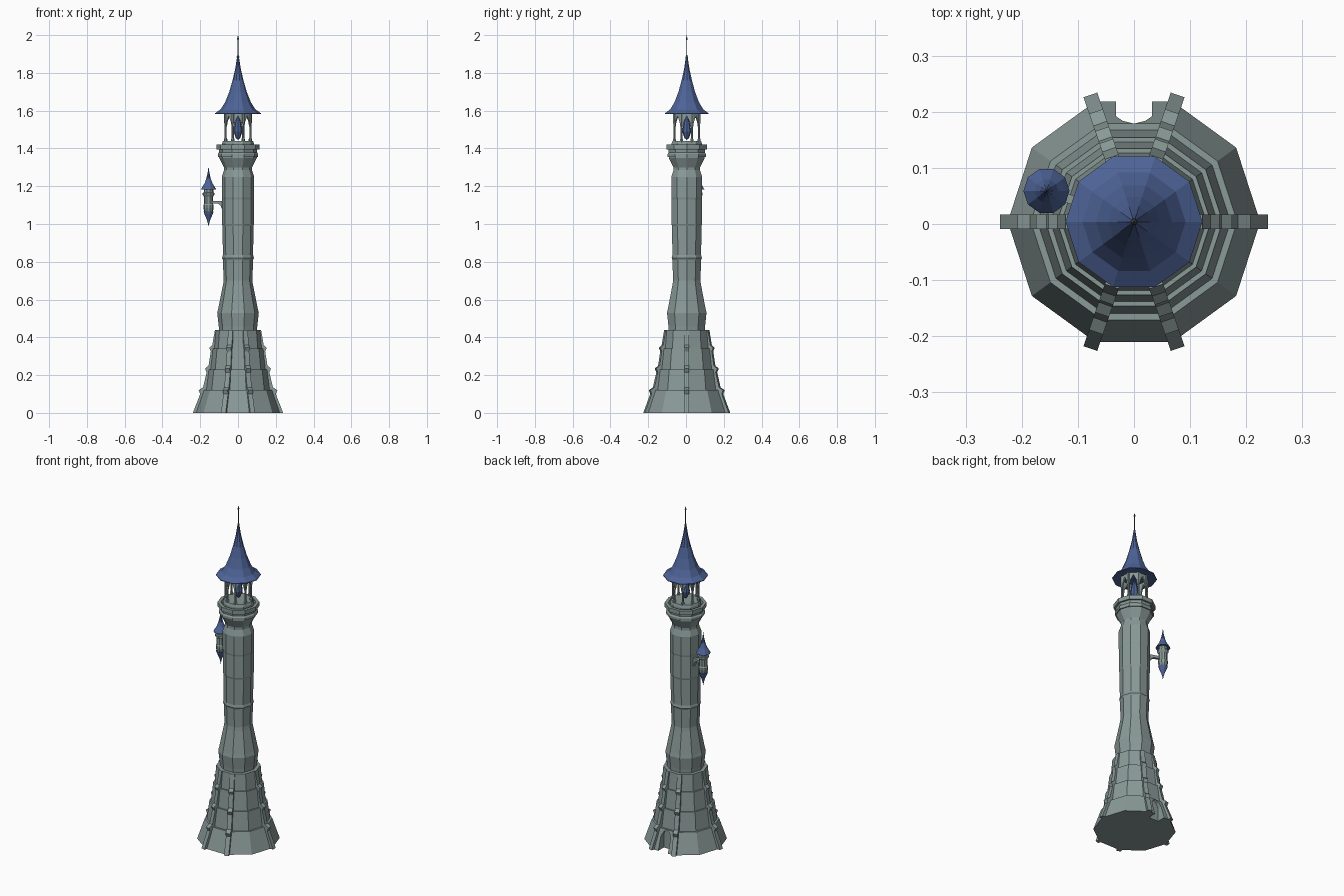
import bpy, bmesh, math
from mathutils import Vector, Matrix

CY = 0.004  # tower axis offset in y


def mat(name, rgb):
    m = bpy.data.materials.new(name)
    m.diffuse_color = (*rgb, 1)
    return m


STONE = mat("grey_green_stone", (0.25, 0.32, 0.31))
BLUE = mat("slate_blue", (0.075, 0.125, 0.31))
IRON = mat("dark_iron", (0.09, 0.11, 0.11))


def finish(name, bm, material):
    bmesh.ops.recalc_face_normals(bm, faces=bm.faces)
    me = bpy.data.meshes.new(name)
    bm.to_mesh(me)
    bm.free()
    me.materials.append(material)
    ob = bpy.data.objects.new(name, me)
    bpy.context.collection.objects.link(ob)
    return ob


def lathe(name, profile, material, n=10, at=(0, CY), turn=0.0, loop=False):
    """Revolve (radius, z) points into n flat sides."""
    bm = bmesh.new()
    rings = []
    for r, z in profile:
        if r == 0:
            rings.append([bm.verts.new((at[0], at[1], z))] * n)
        else:
            rings.append([bm.verts.new((at[0] + r * math.cos(turn + math.tau * i / n),
                                        at[1] + r * math.sin(turn + math.tau * i / n), z))
                          for i in range(n)])
    pairs = list(zip(rings, rings[1:]))
    if loop:
        pairs.append((rings[-1], rings[0]))
    for a, b in pairs:
        for i in range(n):
            j = (i + 1) % n
            quad = list(dict.fromkeys([a[i], a[j], b[j], b[i]]))
            if len(quad) > 2:
                bm.faces.new(quad)
    return finish(name, bm, material)


def slab(name, outline, thick, matrix, material):
    """Extrude an outline in local x/z by thick along local y."""
    bm = bmesh.new()
    f = bm.faces.new([bm.verts.new((x, -thick / 2, z)) for x, z in outline])
    g = bmesh.ops.extrude_face_region(bm, geom=[f])
    bmesh.ops.translate(bm, vec=(0, thick, 0),
                        verts=[v for v in g["geom"] if isinstance(v, bmesh.types.BMVert)])
    bm.transform(matrix)
    return finish(name, bm, material)


def around(deg):
    return Matrix.Translation((0, CY, 0)) @ Matrix.Rotation(math.radians(deg), 4, 'Z')


# stepped base in four tiers
base = lathe("stepped_base", [(0, 0), (0.225, 0), (0.184, 0.12), (0.172, 0.12), (0.158, 0.23),
                              (0.149, 0.23), (0.137, 0.34), (0.129, 0.34), (0.121, 0.44),
                              (0, 0.44)], STONE)

# recessed pointed doorway at the back
arch = [(-0.032, -0.02), (0.032, -0.02), (0.032, 0.06), (0.02, 0.085), (0, 0.1),
        (-0.02, 0.085), (-0.032, 0.06)]
cutter = slab("door_cutter", arch, 0.12, Matrix.Translation((0, 0.225, 0.02)), STONE)
cutter.hide_render = True
cutter.hide_viewport = True
cut = base.modifiers.new("door", 'BOOLEAN')
cut.operation = 'DIFFERENCE'
cut.solver = 'EXACT'
cut.object = cutter

# six toothed buttresses
fin = [(0.09, 0), (0.239, 0), (0.2, 0.1), (0.208, 0.12), (0.185, 0.135), (0.166, 0.215),
       (0.175, 0.235), (0.156, 0.25), (0.144, 0.325), (0.152, 0.345), (0.136, 0.36),
       (0.122, 0.44), (0.09, 0.44)]
for k, a in enumerate((0, 71, 109, 180, 251, 289)):
    slab(f"buttress_{k + 1}", fin, 0.026, around(a), STONE)

# waisted shaft, flaring into the gallery
lathe("shaft", [(0, 0.42), (0.1, 0.42), (0.102, 0.46), (0.11, 0.53), (0.105, 0.55), (0.079, 0.68),
                (0.076, 0.7), (0.08, 0.81), (0.084, 0.82), (0.08, 0.835), (0.082, 0.99),
                (0.085, 1.0), (0.084, 1.13), (0.086, 1.14), (0.086, 1.25), (0.074, 1.285),
                (0.074, 1.3), (0.1, 1.35), (0.1, 1.38), (0, 1.38)], STONE)
lathe("gallery_lower_band", [(0, 1.355), (0.107, 1.355), (0.107, 1.37), (0.1, 1.38), (0, 1.38)], STONE)
lathe("gallery_parapet", [(0, 1.37), (0.1, 1.375), (0.102, 1.395), (0.114, 1.395), (0.114, 1.42),
                          (0.096, 1.42), (0.094, 1.4), (0, 1.4)], STONE)
lathe("lantern_floor", [(0, 1.39), (0.085, 1.39), (0.085, 1.425), (0.08, 1.44), (0, 1.44)], STONE)

# open lantern: columns with pointed arches between
R = 0.071
half = R * math.sin(math.pi / 8)
spandrel = [(-half, 1.59), (-half, 1.515), (-half + 0.006, 1.515), (-half + 0.011, 1.54), (0, 1.572),
            (half - 0.011, 1.54), (half - 0.006, 1.515), (half, 1.515), (half, 1.59)]
for k in range(8):
    a = math.radians(22.5 + 45 * k)
    lathe(f"lantern_column_{k + 1}",
          [(0, 1.43), (0.009, 1.43), (0.009, 1.45), (0.006, 1.455), (0.006, 1.53),
           (0.009, 1.54), (0.009, 1.59), (0, 1.59)],
          STONE, 6, (R * math.cos(a), CY + R * math.sin(a)))
    slab(f"lantern_arch_{k + 1}", spandrel, 0.008,
         around(45 * k) @ Matrix.Translation((R * math.cos(math.pi / 8), 0, 0))
         @ Matrix.Rotation(math.pi / 2, 4, 'Z'), STONE)

# hanging blue drop inside the lantern
lathe("lantern_drop", [(0, 1.445), (0.012, 1.455), (0.024, 1.49), (0.018, 1.53), (0, 1.585)], BLUE, 8)

# flared main roof and spire
lathe("main_roof", [(0, 1.588), (0.122, 1.582), (0.122, 1.586), (0.092, 1.607), (0.068, 1.645),
                    (0.046, 1.7), (0.029, 1.76), (0.015, 1.82), (0.005, 1.885), (0, 1.885)], BLUE)
lathe("spire", [(0, 1.87), (0.006, 1.875), (0.007, 1.885), (0.003, 1.895), (0.003, 1.975),
                (0.006, 1.98), (0.003, 1.987), (0, 2.0)], IRON, 6)

# small hanging side turret
T = (-0.156, 0.059)
lathe("turret_body", [(0, 1.06), (0.022, 1.06), (0.027, 1.085), (0.027, 1.1), (0.024, 1.105),
                      (0.024, 1.145), (0.031, 1.155), (0.031, 1.165), (0.025, 1.168),
                      (0.025, 1.19), (0, 1.19)], STONE, 10, T)
lathe("turret_roof", [(0, 1.188), (0.041, 1.182), (0.034, 1.194), (0.021, 1.215), (0.012, 1.24),
                      (0.005, 1.27), (0, 1.305)], BLUE, 10, T)
lathe("turret_tail", [(0, 1.065), (0.026, 1.065), (0.021, 1.05), (0.01, 1.025), (0.004, 1.005),
                      (0, 0.985)], BLUE, 10, T)

# curved bracket joining turret to shaft
d = math.degrees(math.atan2(T[1] - CY, T[0]))
slab("turret_bracket", [(0.07, 1.06), (0.084, 1.07), (0.095, 1.098), (0.11, 1.108), (0.15, 1.108),
                        (0.15, 1.123), (0.1, 1.123), (0.07, 1.118)], 0.016, around(d), STONE)
